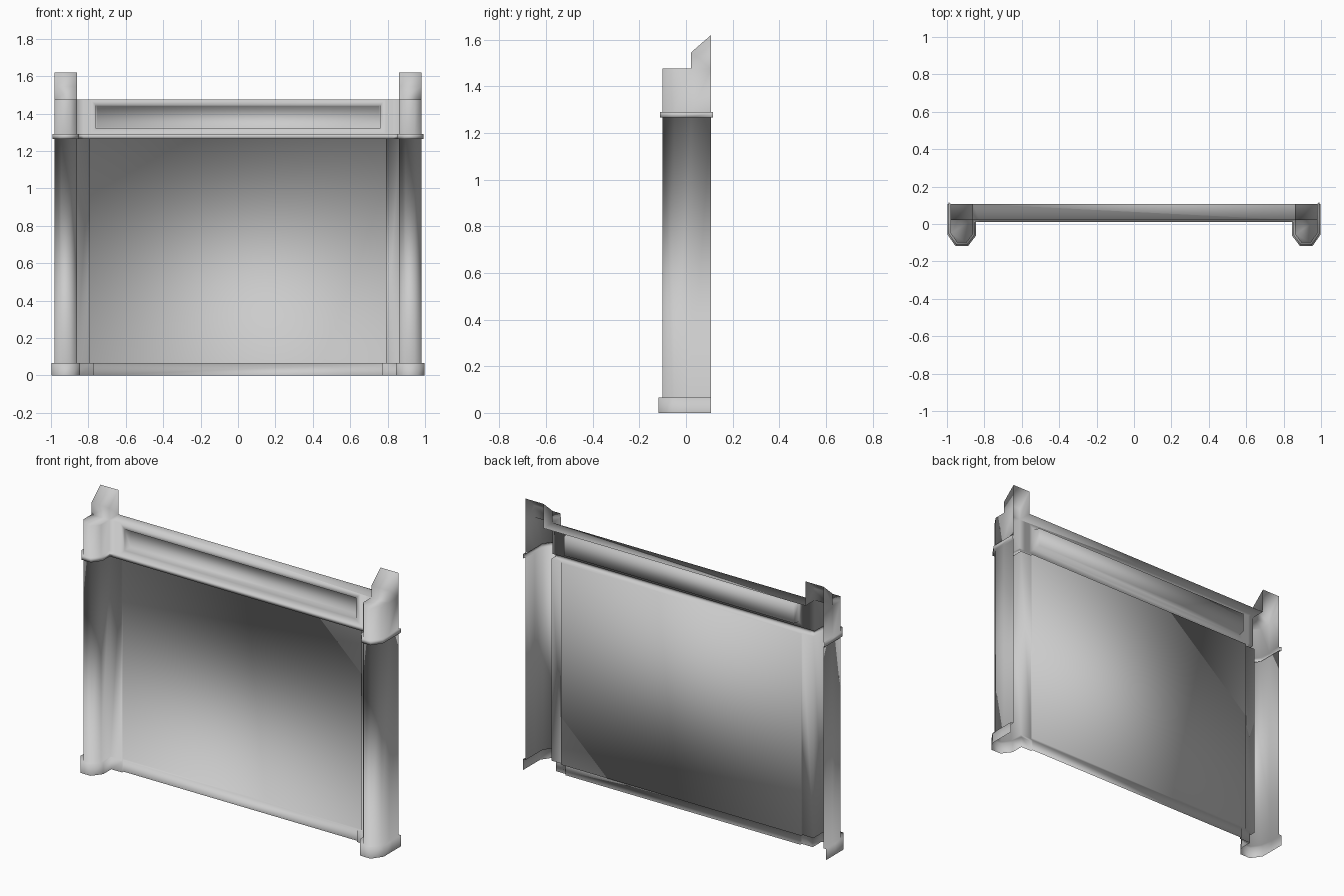
import bpy, bmesh
from mathutils import Vector

if "Cube" in bpy.data.objects:
    bpy.data.objects.remove(bpy.data.objects["Cube"])

BACK, FACE = 0.108, 0.022          # rear edge, front plane of the upper band
TRIM_LO, TRIM_HI, TOP = 1.265, 1.29, 1.475
OUT, INN = 0.98, 0.862             # pillar sides

# plan of half the wall: chamfered pillar, then the centre part
pillar = [(OUT, BACK), (OUT, FACE), (OUT, -0.05), (0.945, -0.1), (0.896, -0.1), (INN, -0.055)]
lower = pillar + [(INN, 0.033), (0.79, 0.033), (0.79, 0.046)]
upper = pillar + [(INN, FACE), (0.825, FACE), (0.79, FACE)]


def outline(half, off=0.0, back=0.0):
    """Full mirrored plan line, pushed outwards by off."""
    pts = [Vector(p) for p in half] + [Vector((-x, y)) for x, y in reversed(half)]
    norms = []
    for a, b in zip(pts, pts[1:]):
        d = (b - a).normalized()
        norms.append(Vector((-d.y, d.x)))
    res = []
    for i, p in enumerate(pts):
        n1, n2 = norms[max(i - 1, 0)], norms[min(i, len(norms) - 1)]
        res.append(p + (n1 + n2) / (1 + n1.dot(n2)) * off)
    res[0].y += back
    res[-1].y += back
    return res


def loft(rows):
    """Open skin through a stack of plan lines [(points, z), ...]."""
    bm = bmesh.new()
    vs = [[bm.verts.new((p.x, p.y, z)) for p in pts] for pts, z in rows]
    for lo, hi in zip(vs, vs[1:]):
        for i in range(len(lo) - 1):
            bm.faces.new((hi[i], hi[i + 1], lo[i + 1], lo[i]))
    return bm


def add_face(bm, pts, flip=False):
    vs = [bm.verts.new(p) for p in pts]
    bm.faces.new(vs[::-1] if flip else vs)


# one continuous smooth skin: base moulding, wall with shafts, trim, upper band
base, wall = outline(lower, 0.018), outline(lower)
trim, band = outline(upper, 0.011, 0.008), outline(upper)
bm = loft([(base, 0), (base, 0.065), (wall, 0.065), (wall, TRIM_LO),
           (trim, TRIM_LO), (trim, TRIM_HI), (band, TRIM_HI), (band, TOP)])
bm.normal_update()

# long recessed slot in the upper band
slot = max((f for f in bm.faces if f.calc_center_median().z > TRIM_HI + 0.01),
           key=lambda f: f.calc_area())
for thick in (0.03, 0.006):
    bmesh.ops.inset_individual(bm, faces=[slot], thickness=thick, use_even_offset=True)
    bm.normal_update()
for v in slot.verts:
    v.co.y += 0.045

# ledge on top of the band
front = [(x, FACE, TOP) for x in (-INN, -0.825, -0.79, 0.79, 0.825, INN)]
add_face(bm, front + [(INN, BACK, TOP), (-INN, BACK, TOP)])

# pillar caps and the sloped posts behind them, open at the rear
side = [(FACE, TOP), (FACE, 1.545), (BACK, 1.62), (BACK, TOP)]
for s in (-1, 1):
    add_face(bm, [(s * x, y, TOP) for x, y in pillar[1:] + [(INN, FACE)]], s > 0)
    add_face(bm, [(s * OUT, y, z) for y, z in side], s > 0)
    add_face(bm, [(s * INN, y, z) for y, z in side], s < 0)
    for (y0, z0), (y1, z1) in zip(side[:2], side[1:3]):
        add_face(bm, [(s * INN, y0, z0), (s * OUT, y0, z0),
                      (s * OUT, y1, z1), (s * INN, y1, z1)], s < 0)

# weld, so shading flows across all edges
bmesh.ops.remove_doubles(bm, verts=bm.verts, dist=1e-4)
for f in bm.faces:
    f.smooth = True
me = bpy.data.meshes.new("wall_segment")
bm.to_mesh(me)
bm.free()
bpy.context.collection.objects.link(bpy.data.objects.new("wall_segment", me))
